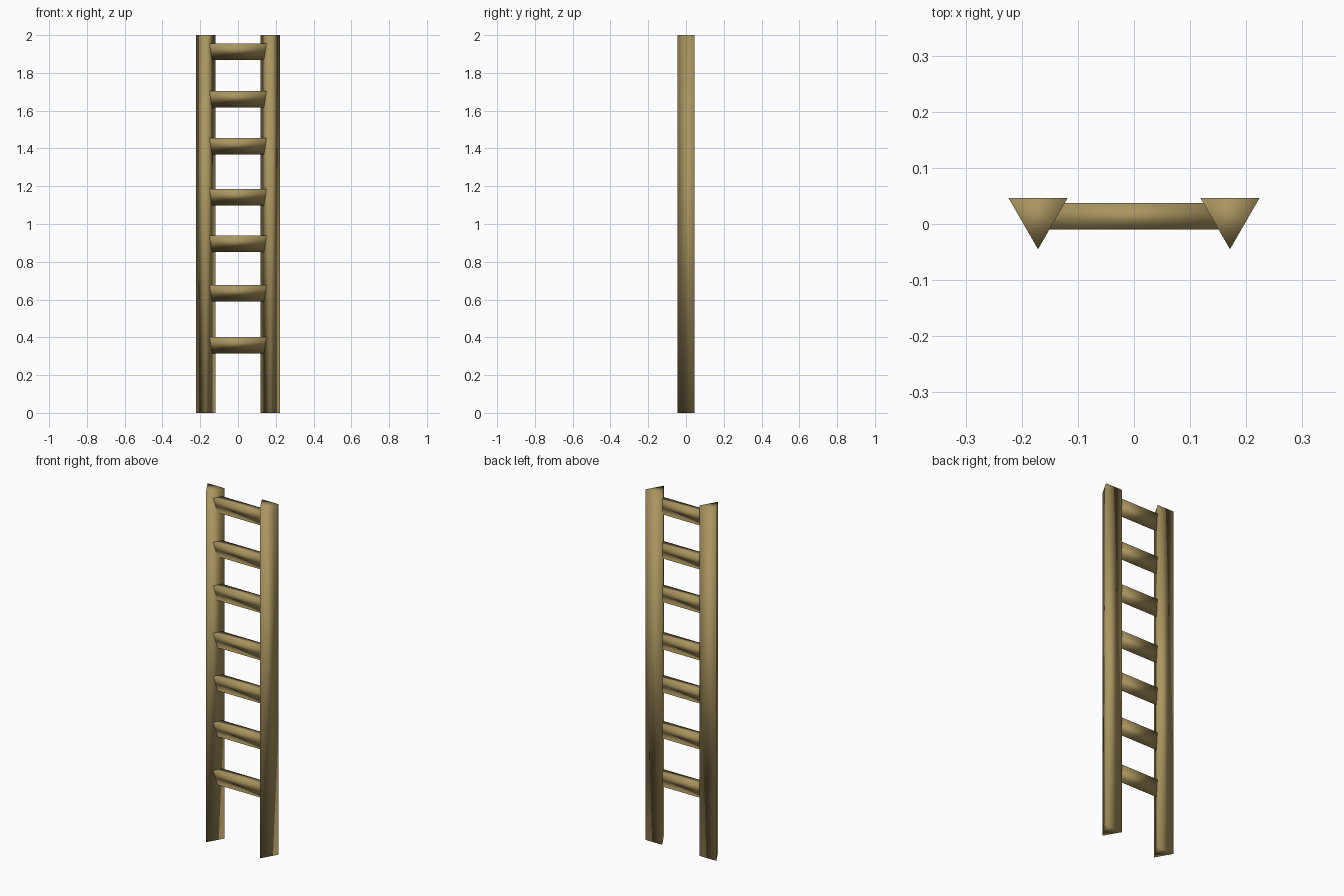
import bpy
from mathutils import Vector

if "Cube" in bpy.data.objects:
    bpy.data.objects.remove(bpy.data.objects["Cube"])

wood = bpy.data.materials.new("olive_wood")
wood.diffuse_color = (0.40, 0.30, 0.115, 1)
wood.use_nodes = True
wood.node_tree.nodes["Principled BSDF"].inputs["Base Color"].default_value = wood.diffuse_color


def prism(name, profile, along):
    """Smooth-shaded prism: a profile of points swept along a vector."""
    n = len(profile)
    start = [Vector(p) for p in profile]
    verts = start + [p + Vector(along) for p in start]
    faces = [(i, (i + 1) % n, (i + 1) % n + n, i + n) for i in range(n)]
    faces += [tuple(reversed(range(n))), tuple(range(n, 2 * n))]
    mesh = bpy.data.meshes.new(name)
    mesh.from_pydata([v[:] for v in verts], [], faces)
    mesh.materials.append(wood)
    mesh.shade_smooth()
    obj = bpy.data.objects.new(name, mesh)
    bpy.context.collection.objects.link(obj)
    return obj


# Side rails: triangular posts with the point towards the front
for side, x in (("left", -0.171), ("right", 0.171)):
    prism(side + "_rail",
          [(x, -0.045, 0), (x + 0.0525, 0.046, 0), (x - 0.0525, 0.046, 0)],
          (0, 0, 2))

# Rungs: narrow triangular bars, flat on top and pointed underneath
for i, top in enumerate((0.402, 0.677, 0.939, 1.185, 1.455, 1.704, 1.955)):
    prism("rung_%d" % (i + 1),
          [(-0.15, -0.01, top), (-0.15, 0.0135, top - 0.088), (-0.15, 0.037, top)][::-1],
          (0.3, 0, 0))
